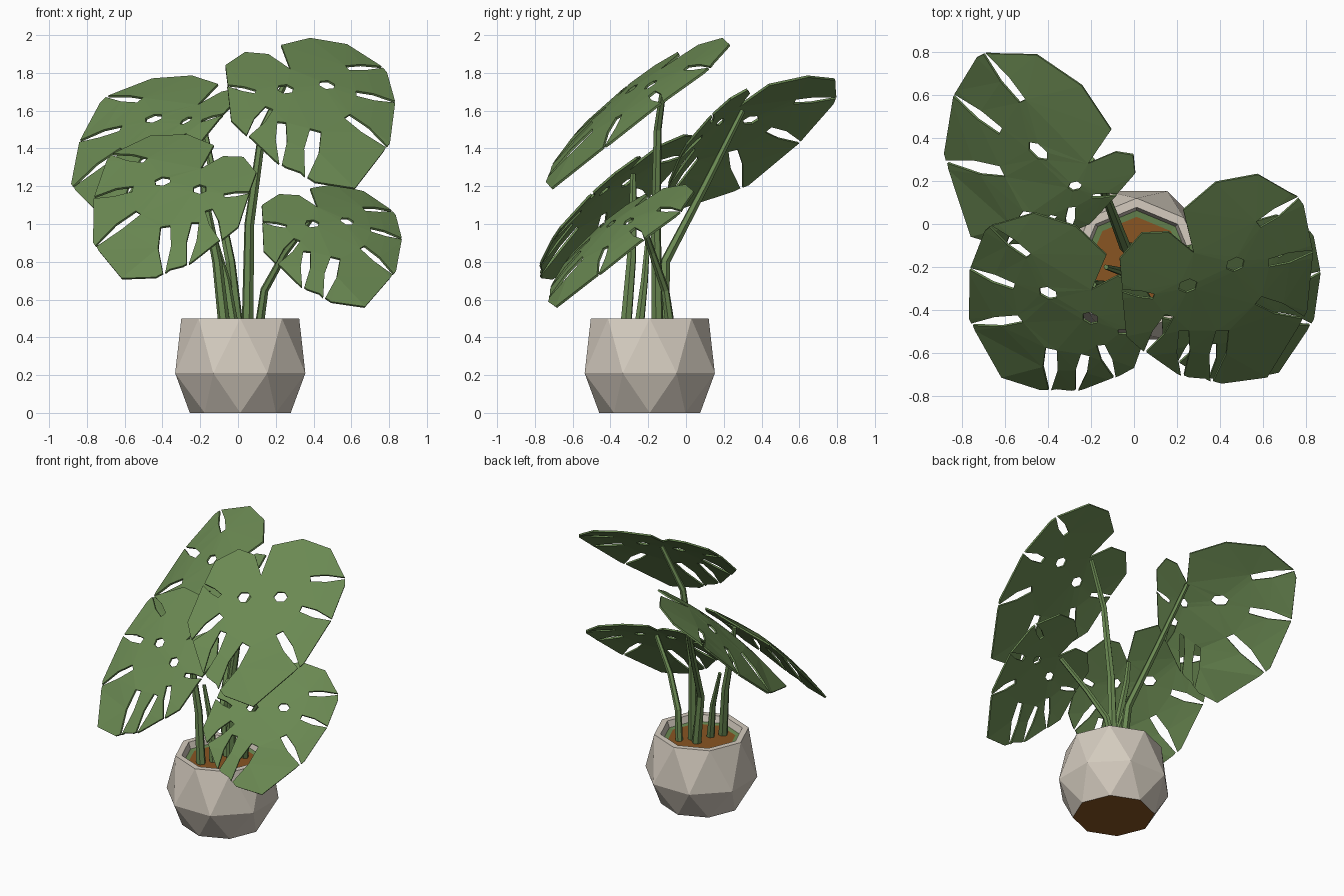
import bpy, bmesh, math
from mathutils import Vector

if "Cube" in bpy.data.objects:
    bpy.data.objects.remove(bpy.data.objects["Cube"])


def material(name, rgb):
    m = bpy.data.materials.new(name)
    m.diffuse_color = (*rgb, 1)
    m.use_nodes = True
    m.node_tree.nodes["Principled BSDF"].inputs["Base Color"].default_value = m.diffuse_color
    return m


GREEN = material("leaf green", (0.145, 0.25, 0.085))
STONE = material("pale stone", (0.66, 0.60, 0.52))
BROWN = material("soil brown", (0.25, 0.09, 0.016))


def make_object(name, bm, mats):
    bmesh.ops.recalc_face_normals(bm, faces=bm.faces)
    me = bpy.data.meshes.new(name)
    bm.to_mesh(me)
    bm.free()
    for m in mats:
        me.materials.append(m)
    ob = bpy.data.objects.new(name, me)
    bpy.context.collection.objects.link(ob)
    return ob


# ---- Pot: eight-sided faceted planter, soil and base in the same shell ----
POT = Vector((0.012, -0.192, 0))


def make_pot():
    bm = bmesh.new()
    # radius, height, half-step twist, material of the band below
    rows = [(0.267, 0.0, 0, 0), (0.373, 0.21, 1, 0), (0.312, 0.5, 0, 0),
            (0.27, 0.5, 0, 0), (0.255, 0.455, 0, 0), (0.225, 0.45, 0, 1)]
    rings = []
    for r, z, twist, _ in rows:
        angs = [math.pi / 4 * (i + twist / 2) for i in range(8)]
        rings.append([bm.verts.new(POT + Vector((r * math.cos(a), r * math.sin(a), z))) for a in angs])
    for k in range(1, len(rows)):
        lo, hi, t0, t1 = rings[k - 1], rings[k], rows[k - 1][2], rows[k][2]
        for i in range(8):
            j = (i + 1) % 8
            if t0 == t1:
                fs = [(lo[i], lo[j], hi[j], hi[i])]
            elif t1:
                fs = [(lo[i], lo[j], hi[i]), (lo[j], hi[j], hi[i])]
            else:
                fs = [(lo[i], lo[j], hi[j]), (lo[i], hi[j], hi[i])]
            for f in fs:
                bm.faces.new(f).material_index = rows[k][3]
    bm.faces.new(rings[0]).material_index = 2
    bm.faces.new(rings[-1]).material_index = 2
    make_object("planter_pot", bm, [STONE, GREEN, BROWN])


# ---- Leaf blade: corner points (u, v) and slits (mouth u, v, inner u, v, half width) ----
OUTLINE = [
    (0, 0), (.053, -.236), (.249, -.295), (.438, -.229), (.53, -.05),
    (.55, -.01, .31, .015, .027), (.555, .04), (.496, .27),
    (.487, .305, .265, .235, .03), (.47, .34), (.323, .627),
    (.292, .655, .141, .40, .034), (.262, .686), (0, .929), (-.2, .852),
    (-.235, .81, -.05, .48, .04), (-.255, .775), (-.32, .725),
    (-.34, .70, -.213, .39, .03), (-.36, .67), (-.42, .50),
    (-.435, .465, -.23, .28, .03), (-.45, .43), (-.476, .332), (-.40, .10),
    (-.385, .06, -.256, .16, .02), (-.37, .02), (-.322, -.116),
    (-.171, -.206), (-.057, -.158)]
HOLES = [(-.10, .165), (.144, .16)]


def leaf_outline():
    pts = []
    for item in OUTLINE:
        if len(item) == 2:
            pts.append(Vector(item))
            continue
        mouth, inner, w = Vector(item[:2]), Vector(item[2:4]), item[4]
        d = inner - mouth
        n = Vector((-d.y, d.x)).normalized()
        if n.dot(pts[-1] - mouth) < 0:
            n = -n
        half = [(0, .007), (.5, w), (.92, w * .75)]
        pts += [mouth + d * t + n * s for t, s in half]
        pts += [mouth + d * t - n * s for t, s in reversed(half)]
    return pts


def make_leaf(name, base, across, along, small_across=None, droop=0):
    base, across, along = Vector(base), Vector(across), Vector(along)
    small_across = Vector(small_across) if small_across else across
    normal = across.cross(along).normalized()
    if normal.z < 0:
        normal = -normal
    loops = [leaf_outline()]
    for cu, cv in HOLES:
        loops.append([Vector((cu + .046 * math.cos(a * math.pi / 3), cv + .04 * math.sin(a * math.pi / 3)))
                      for a in range(6)])
    bm = bmesh.new()
    for loop in loops:
        vs = [bm.verts.new((p.x, p.y, 0)) for p in loop]
        for a, b in zip(vs, vs[1:] + vs[:1]):
            bm.edges.new((a, b))
    bmesh.ops.triangle_fill(bm, use_beauty=True, edges=bm.edges[:], normal=(0, 0, 1))
    # place the flat blade in space, slightly domed, with a hanging outer edge
    for v in bm.verts:
        u, w = v.co.x, v.co.y
        lift = .045 * (1 - (u * u + (w - .25) ** 2) / .25)
        side = across if u > 0 else small_across
        v.co = base + side * u + along * w + normal * max(lift, -.03)
        v.co.z -= droop * max(u, 0) * max(w, 0)
    ob = make_object(name, bm, [GREEN])
    mod = ob.modifiers.new("thickness", 'SOLIDIFY')
    mod.thickness = .012
    mod.offset = 0


# ---- Stem: tapering tube through a few points ----
def make_stem(name, pts, r0=.032, r1=.016):
    cu = bpy.data.curves.new(name, 'CURVE')
    cu.dimensions = '3D'
    cu.bevel_depth = 1
    cu.bevel_resolution = 1
    cu.use_fill_caps = True
    sp = cu.splines.new('POLY')
    sp.points.add(len(pts) - 1)
    for i, p in enumerate(pts):
        sp.points[i].co = (*p, 1)
        sp.points[i].radius = r0 + (r1 - r0) * i / (len(pts) - 1)
    sp.use_smooth = False
    cu.materials.append(GREEN)
    bpy.context.collection.objects.link(bpy.data.objects.new(name, cu))


make_pot()

# Leaves: petiole joint, vector across, vector towards the tip
A, B, C, D = (.27, -.11, 1.79), (-.19, -.28, 1.265), (.41, -.25, 1.06), (-.2, .3, 1.6)
make_leaf("top_leaf", A, (.91, .39, .085), (.381, -.665, -.625))
make_leaf("left_leaf", B, (-.88, .46, .20), (-.463, -.485, -.575), (-.726, .464, .199), .35)
make_leaf("low_right_leaf", C, (.75, .37, .03), (.29, -.49, -.515), (.78, .37, .08))
make_leaf("back_leaf", D, (-.92, .87, .15), (-.61, -.40, -.54), (-.42, .34, 0), .5)

make_stem("top_stem", [(.05, -.15, .44), (.06, -.16, 1.0), (.13, -.15, 1.5), A])
make_stem("left_stem", [(-.07, -.32, .44), (-.11, -.29, .8), (-.17, -.28, 1.1), B])
make_stem("low_right_stem", [(.11, -.08, .44), (.14, -.11, .65), (.25, -.18, .85), C], .025)
make_stem("back_stem", [(0, -.12, .44), (-.04, -.11, .8), (-.12, .1, 1.2), D])
make_stem("young_shoot", [(-.02, -.25, .44), (-.06, -.22, .7), (-.13, -.2, .95)], .028, .012)
